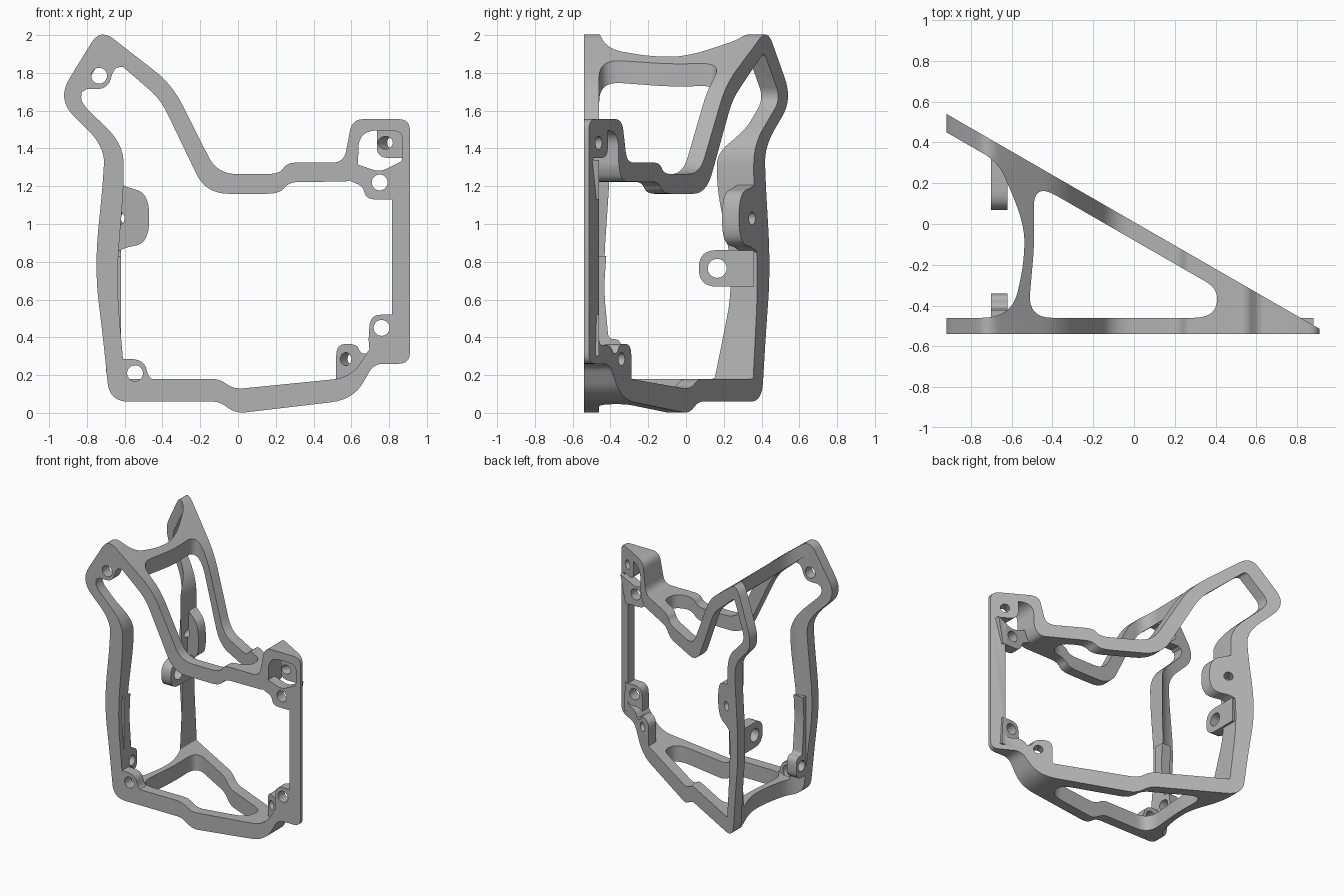
import bpy, bmesh, math
from mathutils import Vector

cube = bpy.data.objects.get("Cube")
if cube:
    bpy.data.objects.remove(cube)

grey = bpy.data.materials.new("plain_grey")
grey.use_nodes = True
colour = (0.45, 0.45, 0.45, 1)
grey.diffuse_color = colour
grey.node_tree.nodes["Principled BSDF"].inputs["Base Color"].default_value = colour

FRONT, PLATE, SLANT = -0.54, 0.08, 0.09


def back(x):
    """Depth of the rear face of the slanted plate."""
    return -0.52 + (0.92 - x) * 0.576


def rounded(corners, steps=8):
    """Corner list (u, v, cut) to an outline with curved corners."""
    outline = []
    for i, corner in enumerate(corners):
        point = Vector(corner[:2])
        cut = corner[2] if len(corner) > 2 else 0
        if not cut:
            outline.append(point)
            continue
        ends = []
        for other in (corners[i - 1], corners[(i + 1) % len(corners)]):
            edge = Vector(other[:2]) - point
            ends.append(point + edge.normalized() * min(cut, edge.length * 0.48))
        for k in range(steps + 1):
            t = k / steps
            outline.append(ends[0] * (1 - t) ** 2 + point * 2 * t * (1 - t) + ends[1] * t * t)
    return outline


def prism(name, corners, low, high):
    """Solid between two placements of one outline."""
    outline = rounded(corners)
    mesh = bpy.data.meshes.new(name)
    bm = bmesh.new()
    rings = [[bm.verts.new(place(p.x, p.y)) for p in outline] for place in (low, high)]
    for ring in rings:
        bm.faces.new(ring)
    count = len(outline)
    for i in range(count):
        j = (i + 1) % count
        bm.faces.new((rings[0][i], rings[0][j], rings[1][j], rings[1][i]))
    bmesh.ops.recalc_face_normals(bm, faces=bm.faces)
    bm.to_mesh(mesh)
    bm.free()
    mesh.materials.append(grey)
    obj = bpy.data.objects.new(name, mesh)
    bpy.context.collection.objects.link(obj)
    return obj


def along_y(y):
    return lambda u, v: (u, y, v)


def along_x(x):
    return lambda u, v: (x, u, v)


def along_z(z):
    return lambda u, v: (u, v, z)


def on_slant(offset):
    return lambda u, v: (u, back(u) - offset, v)


def combine(target, tool, operation):
    mod = target.modifiers.new(operation, 'BOOLEAN')
    mod.operation, mod.solver, mod.object = operation, 'EXACT', tool
    bpy.context.view_layer.objects.active = target
    bpy.ops.object.modifier_apply(modifier=mod.name)
    bpy.data.objects.remove(tool)


def drill(target, centre, radius, direction, length):
    bm = bmesh.new()
    bmesh.ops.create_cone(bm, cap_ends=True, segments=32, radius1=radius,
                          radius2=radius, depth=length)
    mesh = bpy.data.meshes.new("drill")
    bm.to_mesh(mesh)
    bm.free()
    mesh.materials.append(grey)
    tool = bpy.data.objects.new("drill", mesh)
    bpy.context.collection.objects.link(tool)
    tool.location = centre
    tool.rotation_euler = Vector(direction).to_track_quat('Z', 'Y').to_euler()
    bpy.context.view_layer.update()
    combine(target, tool, 'DIFFERENCE')


# Band seen from the front
outer = [(-.73, 2.035, .09), (-.35, 1.74, .12), (-.11, 1.265, .1), (.22, 1.265, .06),
         (.26, 1.325, .05), (.56, 1.325, .06), (.605, 1.555, .06), (.91, 1.555, .06),
         (.91, .26, .06), (.72, .26, .05), (.61, .07, .12), (-.01, -.003, .05),
         (-.1, .06, .04), (-.68, .06, .1), (-.715, .4, .1), (-.76, .77, .25),
         (-.715, 1.22, .1), (-.705, 1.41, .13), (-.96, 1.66, .13)]
inner = [(-.7, 1.91, .03), (-.41, 1.66, .08), (-.17, 1.16, .12), (.22, 1.16, .07),
         (.27, 1.222, .05), (.6, 1.225, .04), (.635, 1.3, .03), (.64, 1.5, .12),
         (.87, 1.49, .04), (.87, 1.33, .03), (.815, 1.29, .02), (.815, .36, .03),
         (.71, .36, .04), (.6, .187, .1), (-.02, .125, .05), (-.1, .18, .04),
         (-.6, .18, .01), (-.645, .7, .2), (-.605, 1.2, .1), (-.605, 1.42, .12),
         (-.83, 1.64, .06), (-.83, 1.7, .03)]
frame = prism("wedge_frame", outer, along_y(-0.7), along_y(0.7))
combine(frame, prism("band_opening", inner, along_y(-0.8), along_y(0.8)), 'DIFFERENCE')

# Wedge plan: front plate, slanted plate and curved web
rear = FRONT + PLATE
plan = [(-1, FRONT), (.93, FRONT), (.93, back(.93)), (-1, back(-1)), (-1, back(-1) - SLANT),
        (-.665, back(-.665) - SLANT, .08), (-.535, 0, .15), (-.54, -.2, .1),
        (-.6, rear, .15), (-1, rear)]
window = [(-.495, back(-.495) - SLANT, .13), (.42, back(.42) - SLANT, .08),
          (.39, rear, .1), (-.52, rear, .12), (-.487, -.08, .1)]
wedge = prism("wedge_plan", plan, along_z(-0.1), along_z(2.1))
combine(wedge, prism("plan_window", window, along_z(-0.2), along_z(2.2)), 'DIFFERENCE')
combine(frame, wedge, 'INTERSECT')

# Lugs on the front plate
front_lugs = [
    [(-.87, 1.74), (-.82, 1.7), (-.8, 1.715), (-.69, 1.715, .06), (-.655, 1.83, .05),
     (-.6, 1.83), (-.72, 1.95)],
    [(.55, 1.25), (.6, 1.225, .03), (.66, 1.2, .03), (.68, 1.13, .05), (.84, 1.13),
     (.88, 1.34), (.75, 1.275, .04), (.62, 1.32)],
    [(.84, .52), (.7, .52, .06), (.69, .38, .05), (.7, .3), (.85, .3)],
    [(-.66, .285), (-.5, .285, .07), (-.47, .18, .04), (-.42, .17), (-.42, .1), (-.66, .1)],
]
for shape in front_lugs:
    combine(frame, prism("front_lug", shape, along_y(FRONT), along_y(rear)), 'UNION')

# Lugs on the slanted plate
low_lug = [(.52, .12), (.52, .365, .06), (.63, .365, .05), (.65, .31, .03), (.72, .32),
           (.72, .27), (.62, .12)]
side_lug = [(-.68, 1.25), (-.6, 1.2, .03), (-.47, 1.16, .12), (-.47, .9, .12),
            (-.62, .87, .05), (-.68, .8)]
corner_lug = [(.735, 1.35, .06), (.735, 1.51, .05), (.75, 1.53), (.89, 1.53), (.89, 1.35)]
for shape in (low_lug, side_lug):
    combine(frame, prism("slant_lug", shape, on_slant(SLANT), on_slant(0)), 'UNION')
combine(frame, prism("corner_lug", corner_lug, along_y(-0.53), on_slant(0)), 'UNION')

# Tabs on the side struts
rear_tab = [(.36, .862), (.068, .862, .097), (.068, .668, .097), (.36, .668)]
front_tab = [(-.5, .83), (-.422, .83), (-.435, .65, .1), (-.41, .39, .03),
             (-.34, .39, .07), (-.34, .22, .07), (-.5, .22)]
for shape in (rear_tab, front_tab):
    combine(frame, prism("strut_tab", shape, along_x(-0.7), along_x(-0.62)), 'UNION')

# Bolt holes
for x, z in ((-.735, 1.785), (.75, 1.22), (.76, .45), (-.545, .21)):
    drill(frame, (x, FRONT + PLATE / 2, z), 0.042, (0, 1, 0), 0.12)
for x, z in ((.8, 1.43), (.59, .285), (-.61, 1.03)):
    drill(frame, (x, back(x) - SLANT / 2, z), 0.034, (0.5, 0.866, 0), 0.22)
for y, z, radius in ((.165, .765, .05), (-.405, .31, .04)):
    drill(frame, (-0.66, y, z), radius, (1, 0, 0), 0.14)

# Smooth curved walls, sharp edges
bpy.ops.object.select_all(action='DESELECT')
frame.select_set(True)
bpy.context.view_layer.objects.active = frame
bpy.ops.object.shade_smooth_by_angle(angle=math.radians(30))
